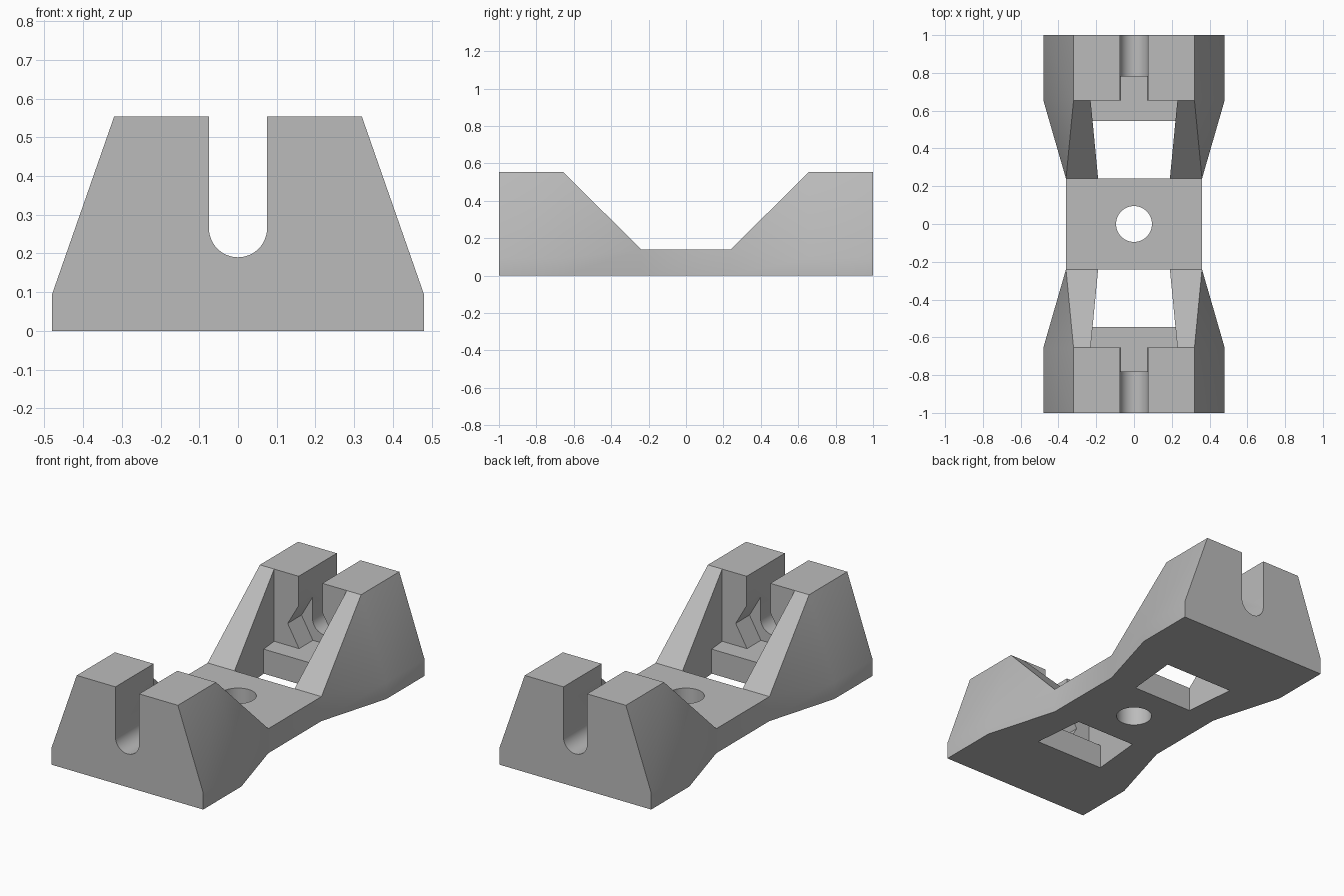
import bpy, bmesh, math

cube = bpy.data.objects.get("Cube")
if cube:
    bpy.data.objects.remove(cube, do_unlink=True)

grey = bpy.data.materials.new("light grey")
grey.use_nodes = True
colour = (0.5, 0.5, 0.5, 1)
grey.diffuse_color = colour
grey.node_tree.nodes["Principled BSDF"].inputs["Base Color"].default_value = colour

PLATE = 0.14      # plate and ledge height
WAIST = 0.24      # half length of the middle plate
BLOCK = 0.655     # where the end blocks begin
BOLT_Z = 0.265    # bolt axis height
SLOT = 0.075      # half width of the bolt slot


def loft(name, rings):
    """Skin closed rings of points and cap both ends."""
    bm = bmesh.new()
    loops = [[bm.verts.new(p) for p in ring] for ring in rings]
    for a, b in zip(loops, loops[1:]):
        for i in range(len(a)):
            j = (i + 1) % len(a)
            bm.faces.new((a[i], a[j], b[j], b[i]))
    bm.faces.new(loops[0])
    bm.faces.new(loops[-1])
    bmesh.ops.remove_doubles(bm, verts=bm.verts, dist=1e-5)
    bmesh.ops.recalc_face_normals(bm, faces=bm.faces)
    mesh = bpy.data.meshes.new(name)
    bm.to_mesh(mesh)
    bm.free()
    mesh.materials.append(grey)
    obj = bpy.data.objects.new(name, mesh)
    bpy.context.collection.objects.link(obj)
    return obj


def along_y(name, profile, y0, y1):
    return loft(name, [[(x, y, z) for x, z in profile] for y in (y0, y1)])


def along_z(name, outline, z0, z1):
    return loft(name, [[(x, y, z) for x, y in outline] for z in (z0, z1)])


def section(y, foot, shoulder, top, height):
    half = [(foot, 0), (foot, shoulder), (top, height)]
    return ([(x, y, z) for x, z in half] +
            [(-x, y, z) for x, z in reversed(half)])


def arc(radius, start, stop, steps, cz=0):
    angles = [math.radians(start + (stop - start) * i / steps) for i in range(steps + 1)]
    return [(radius * math.cos(a), cz + radius * math.sin(a)) for a in angles]


# Body: wide tapered blocks joined by a narrow low plate
end = (0.48, 0.095, 0.32, 0.553)
middle = (0.36, PLATE, 0.36, PLATE)
stations = [(-1, end), (-BLOCK, end), (-WAIST, middle),
            (WAIST, middle), (BLOCK, end), (1, end)]
body = loft("cradle_body", [section(y, *dims) for y, dims in stations])

# Centre hole
cutters = [along_z("centre_hole_cutter", arc(0.095, 0, 360, 48)[:-1], -0.1, 0.4)]


def pocket(name, side, y_end, z0):
    """Pocket between the sloped walls, flaring towards the block."""
    x_end = 0.19 + 0.04 * (y_end - WAIST) / (BLOCK - WAIST)
    outline = [(-0.19, side * WAIST), (0.19, side * WAIST),
               (x_end, side * y_end), (-x_end, side * y_end)]
    return along_z(name, outline, z0, 0.8)


for side, label in ((-1, "front"), (1, "back")):
    # Floor opening and the space above the ledge
    cutters.append(pocket(label + "_opening_cutter", side, 0.545, -0.1))
    cutters.append(pocket(label + "_pocket_cutter", side, BLOCK, PLATE))
    # Round-bottomed bolt slot
    slot = arc(SLOT, 180, 360, 24, BOLT_Z) + [(SLOT, 0.8), (-SLOT, 0.8)]
    cutters.append(along_y(label + "_slot_cutter", slot, side * 0.6, side * 1.1))
    # Hexagonal nut recess
    radius = (BOLT_Z - PLATE) / math.cos(math.pi / 6)
    nut = arc(radius, 0, 360, 6, BOLT_Z)[:-1]
    cutters.append(along_y(label + "_nut_cutter", nut, side * 0.6, side * 0.78))

# Cut everything out of the body
bpy.context.view_layer.objects.active = body
for cutter in cutters:
    cutter.hide_render = True
    mod = body.modifiers.new(cutter.name, "BOOLEAN")
    mod.operation = "DIFFERENCE"
    mod.solver = "EXACT"
    mod.object = cutter
    bpy.ops.object.modifier_apply(modifier=mod.name)
    bpy.data.objects.remove(cutter, do_unlink=True)

bpy.ops.object.select_all(action="DESELECT")
body.select_set(True)
bpy.ops.object.shade_smooth_by_angle(angle=math.radians(30))
